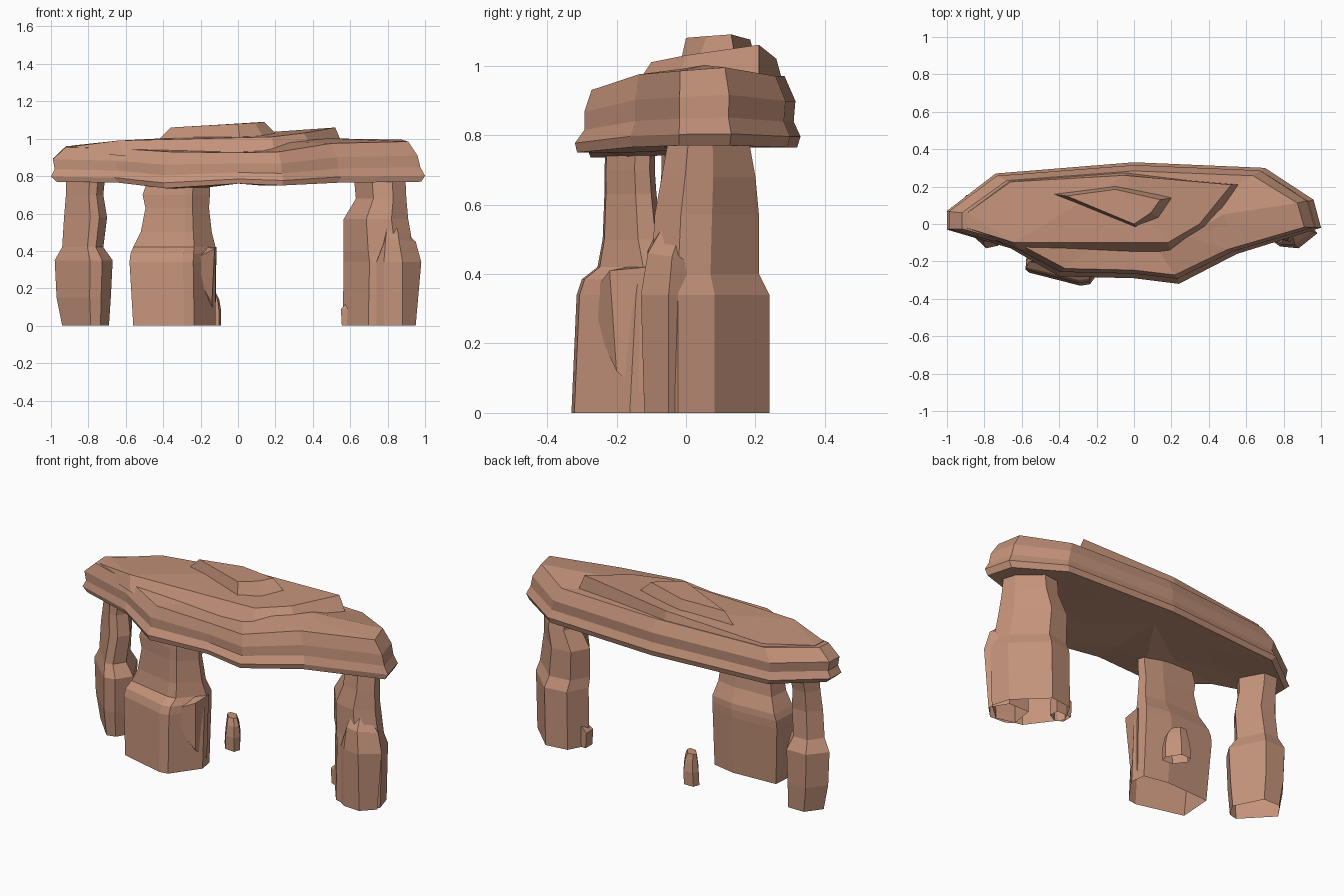
import bpy, bmesh

stone = bpy.data.materials.new("warm brown stone")
stone.diffuse_color = (0.55, 0.29, 0.195, 1)


def loft(name, rings, bottom=True):
    """Skin a stack of equal-length point rings, closing the top and optionally the bottom."""
    bm = bmesh.new()
    rows = [[bm.verts.new(p) for p in ring] for ring in rings]
    n = len(rows[0])
    for a, b in zip(rows, rows[1:]):
        for i in range(n):
            j = (i + 1) % n
            bm.faces.new((a[i], a[j], b[j], b[i]))
    caps = [bm.faces.new(rows[-1])]
    if bottom:
        caps.append(bm.faces.new(rows[0][::-1]))
    bmesh.ops.triangulate(bm, faces=caps)
    bmesh.ops.recalc_face_normals(bm, faces=bm.faces)
    me = bpy.data.meshes.new(name)
    bm.to_mesh(me)
    bm.free()
    me.materials.append(stone)
    ob = bpy.data.objects.new(name, me)
    bpy.context.collection.objects.link(ob)
    return ob


def pillar(name, plan, levels):
    """Fit a unit plan (0..1) into x0,x1,y0,y1 boxes at each height z; open underneath."""
    loft(name, [[(x0 + u * (x1 - x0), y0 + v * (y1 - y0), z) for u, v in plan]
                for z, x0, x1, y0, y1 in levels], bottom=False)


# Capstone: outline points as x, y, bottom z, top z
outline = [(-1, -.03, .77, .955), (-.66, -.13, .765, .945), (-.4, -.28, .735, .93),
           (0, -.29, .76, .925), (.24, -.32, .75, .93), (.55, -.16, .765, .975),
           (1, -.02, .77, .985), (.96, .13, .77, .995), (.7, .30, .765, .97),
           (0, .33, .765, .97), (-.74, .27, .765, .96), (-1, .07, .77, .96)]
# Shells: scale towards left, right, front, back, then height fraction
shells = [(.5, .5, .5, .5, 0), (.97, .98, .98, .97, 0), (1, 1, 1, 1, .15),
          (.98, .975, .915, .94, .36), (.99, .96, .915, .955, .65), (.92, .91, .85, .86, 1),
          (.5, .5, .4, .4, 1.03)]
loft("capstone", [[(x * (l if x < 0 else r), y * (f if y < 0 else b), lo + (hi - lo) * t)
                   for x, y, lo, hi in outline] for l, r, f, b, t in shells])

# Two stepped layers on top of the capstone, the middle one fading into its left end
loft("capstone_middle_layer", [
    [(-.61, -.14, .91), (.20, -.165, .91), (.42, -.03, .93), (.575, .21, .93),
     (-.05, .285, .93), (-.68, .235, .92), (-.90, .06, .92), (-.90, -.025, .92)],
    [(-.64, -.10, .99), (.18, -.10, 1.01), (.35, 0, 1.03), (.52, .21, 1.06),
     (-.05, .26, 1.02), (-.66, .225, .975), (-.89, .06, .963), (-.89, -.022, .958)]])
loft("capstone_upper_layer", [
    [(-.43, .16, .99), (.01, -.02, .99), (.14, .03, 1), (.23, .145, 1), (-.1, .205, 1)],
    [(-.36, .15, 1.06), (0, 0, 1.08), (.09, .06, 1.085), (.14, .13, 1.09), (-.1, .185, 1.075)]])

# Left support, set diagonally
pillar("left_pillar", [(0, .64), (.61, 0), (.82, .05), (1, .36), (.68, 1), (.27, 1)],
       [(0, -.94, -.69, -.11, .14), (.15, -.97, -.68, -.125, .15), (.35, -.98, -.67, -.13, .155),
        (.42, -.94, -.72, -.10, .12), (.58, -.93, -.70, -.08, .11),
        (.70, -.92, -.72, -.07, .12), (.80, -.92, -.71, -.07, .14)])

# Wide support, second from the left, with a fallen shoulder on its right side
wide = [(0, .25), (.62, 0), (.74, .03), (1, .6), (.97, .9), (.65, 1), (.03, .95)]
pillar("wide_pillar", wide,
       [(0, -.56, -.12, -.33, -.05), (.34, -.58, -.12, -.315, -.03), (.385, -.575, -.12, -.30, -.03),
        (.42, -.56, -.12, -.255, -.035), (.50, -.52, -.14, -.24, -.07),
        (.63, -.495, -.155, -.235, -.085), (.70, -.51, -.15, -.235, -.09),
        (.79, -.48, -.15, -.23, -.09)])
loft("wide_pillar_shoulder", [
    [(-.21, -.26, .25), (-.14, -.20, .12), (-.12, -.12, .05), (-.2, -.12, .05)],
    [(-.21, -.25, .37), (-.125, -.22, .41), (-.115, -.11, .42), (-.2, -.12, .43)]])

# Right support, set diagonally, with the shard leaning on its front
pillar("right_pillar",
       [(0, .62), (.35, .1), (.74, 0), (1, .25), (.92, .55), (.5, 1), (.16, .95)],
       [(0, .56, .95, -.11, .24), (.34, .565, .96, -.11, .24), (.40, .565, .94, -.10, .21),
        (.57, .565, .91, -.09, .21), (.68, .63, .90, -.07, .20), (.79, .62, .895, -.05, .18)])
pillar("right_pillar_foot", [(0, .2), (.5, 0), (1, .3), (1, 1), (0, 1)],
       [(0, .555, .65, .07, .15), (.09, .55, .65, .07, .15), (.12, .58, .64, .08, .15)])
loft("right_shard", [
    [(.74, -.09, 0), (.78, -.115, 0), (.88, -.12, 0), (.95, -.05, 0), (.89, .05, 0), (.76, .05, 0)],
    [(.74, -.09, .34), (.78, -.12, .34), (.88, -.13, .34), (.98, -.05, .34), (.91, .04, .34), (.76, .05, .34)],
    [(.77, -.07, .42), (.79, -.11, .47), (.86, -.11, .46), (.95, -.04, .45), (.90, .04, .43), (.78, .04, .45)],
    [(.79, -.05, .52), (.80, -.07, .55), (.85, -.07, .53), (.88, -.02, .51), (.86, .02, .48), (.80, .02, .53)]],
    bottom=False)

# Small loose stone behind the wide support
pillar("small_stone", [(0, .65), (.4, .05), (.9, 0), (1, .35), (.6, 1), (.1, 1)],
       [(0, -.215, -.09, .11, .22), (.08, -.21, -.09, .11, .22),
        (.14, -.20, -.10, .12, .21), (.18, -.195, -.12, .14, .20)])
